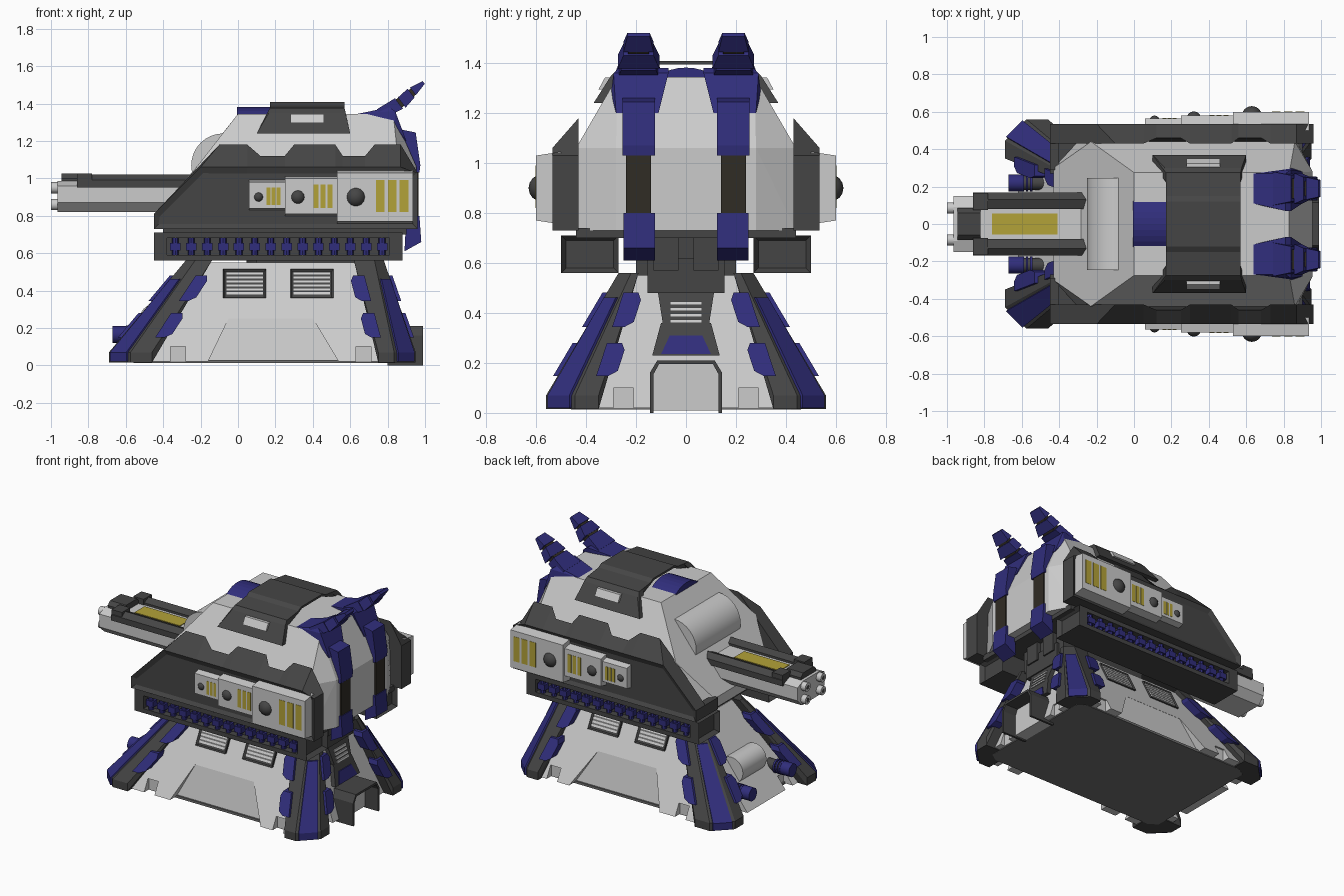
import bpy, bmesh
from math import pi, cos, sin
from mathutils import Vector, Matrix

if "Cube" in bpy.data.objects:
    bpy.data.objects.remove(bpy.data.objects["Cube"])

def mat(name, c):
    m = bpy.data.materials.new(name)
    m.diffuse_color = (*c, 1)
    m.use_nodes = True
    m.node_tree.nodes["Principled BSDF"].inputs["Base Color"].default_value = m.diffuse_color
    return m
DARK, BLUE = mat("dark_grey", (.06, .06, .06)), mat("blue", (.03, .027, .2))
GOLD, BROWN = mat("yellow", (.45, .36, .04)), mat("brown", (.03, .025, .018))
FLOOR = mat("floor_grey", (.16, .16, .16))

def make(name, bm, m=None, mirror=False, smooth=False):
    bmesh.ops.recalc_face_normals(bm, faces=bm.faces)
    me = bpy.data.meshes.new(name)
    bm.to_mesh(me)
    bm.free()
    ob = bpy.data.objects.new(name, me)
    bpy.context.collection.objects.link(ob)
    if m: me.materials.append(m)
    if mirror:
        mod = ob.modifiers.new("mirror", 'MIRROR')
        mod.use_axis = (False, True, False)
    if smooth:
        bpy.context.view_layer.objects.active = ob
        bpy.ops.object.select_all(action='DESELECT')
        ob.select_set(True)
        bpy.ops.object.shade_smooth_by_angle(angle=0.7)
    return ob

def hull(name, pts, m=None, mirror=False):
    bm = bmesh.new()
    for p in pts: bm.verts.new(p)
    r = bmesh.ops.convex_hull(bm, input=bm.verts)
    junk = {v for v in r["geom_interior"] if isinstance(v, bmesh.types.BMVert)}
    bmesh.ops.delete(bm, geom=list(junk), context='VERTS')
    bmesh.ops.dissolve_limit(bm, angle_limit=.02, verts=bm.verts, edges=bm.edges)
    return make(name, bm, m, mirror)

def box(name, x, y, z, m=None, mirror=False):
    return hull(name, [(a, b, c) for a in x for b in y for c in z], m, mirror)

def loft(name, ring0, ring1, m=None, mirror=False):
    bm = bmesh.new()
    a, b = ([bm.verts.new(p) for p in r] for r in (ring0, ring1))
    bm.faces.new(a); bm.faces.new(b)
    for i in range(len(a)):
        j = (i + 1) % len(a)
        bm.faces.new((a[i], a[j], b[j], b[i]))
    return make(name, bm, m, mirror)

def prism_x(name, yz, x0, x1, m=None, mirror=False):
    return loft(name, [(x0, *p) for p in yz], [(x1, *p) for p in yz], m, mirror)

def prism_y(name, xz, y0, y1, m=None, mirror=False):
    return loft(name, [(x, y0, z) for x, z in xz], [(x, y1, z) for x, z in xz], m, mirror)

def tube(name, p0, p1, r0, n=16, m=None, mirror=False):
    p0, p1 = Vector(p0), Vector(p1)
    M = Matrix.Translation((p0 + p1) / 2) @ (p1 - p0).to_track_quat('Z', 'Y').to_matrix().to_4x4()
    bm = bmesh.new()
    bmesh.ops.create_cone(bm, cap_ends=True, segments=n, radius1=r0, radius2=r0, depth=(p1 - p0).length, matrix=M)
    return make(name, bm, m, mirror, n > 8)

def inset(ob, d, th, depth):
    bm = bmesh.new()
    bm.from_mesh(ob.data)
    bm.normal_update()
    fs = [f for f in bm.faces if f.normal.dot(Vector(d)) > .8]
    bmesh.ops.inset_individual(bm, faces=fs, thickness=th)
    bmesh.ops.translate(bm, verts=list({v for f in fs for v in f.verts}), vec=Vector(d) * -depth)
    bm.to_mesh(ob.data)
    bm.free()

lerp = lambda a, b, t: a + (b - a) * t
wall_y = lambda z: lerp(.52, .24, (z - .02) / .53)
wall_r = lambda z: lerp(.88, .72, (z - .02) / .53)

# Sloped base with cut panels and foot notches
base = hull("base", [(x, s * y, z) for s in (-1, 1) for x, y, z in
            ((-.62, .52, .02), (.88, .52, .02), (-.22, .24, .55), (.72, .24, .55))], None)
cuts = [hull("panel_cutter", [(x, y, z) for x, yi, z in ((-.17, .455, 0), (.55, .455, 0), (-.05, .397, .25),
             (.4, .397, .25)) for y in (yi, .7)], None, True)]
cuts += [box("notch_cutter", (x, x + .08), (.465, .7), (0, .1), None, True) for x in (-.36, .63)]
cuts += [box("notch_cutter", x, (.21, .29), (0, .1), None, True) for x in ((-.8, -.55), (.845, 1))]
for c in cuts:
    c.hide_render = True
    c.display_type = 'WIRE'
    mod = base.modifiers.new("cut", 'BOOLEAN')
    mod.operation, mod.object = 'DIFFERENCE', c
hull("base_floor", [(x, s * y, z) for s in (-1, 1) for z in (.014, .03) for x, y in
     ((-.56, .42), (-.5, .46), (.78, .46), (.84, .42))], FLOOR)

# Corner columns with blue strips and pads
for side, (xo0, xi0, xo1, xi1) in {"left": (-.69, -.46, -.28, -.14), "right": (.95, .75, .78, .62)}.items():
    s = -1 if side == "left" else 1
    def sec(t):
        return lerp(xo0, xo1, t), lerp(xi0, xi1, t), lerp(.56, .27, t), lerp(.35, .19, t), lerp(.115, .05, t)
    def ring(t, z):
        xo, xi, yo, yi, d = sec(t)
        return [(xo, yi, z), (xo, yo - d, z), (xo - s * d, yo, z), (xi, yo, z), (xi, yi, z)]
    zt = lambda t: .07 + .49 * t
    hull(side + "_column", ring(0, .015) + ring(0, .07) + ring(1, .56), DARK, True)
    strip = []
    for t, z in ((0, .02), (0, .07), (.8, zt(.8))):
        xo, xi, yo, yi, d = sec(t)
        for k in (.12, .88):
            for o in (.012, -.03):
                strip.append((xo - s * d * k + s * o * .7, yo - d + d * k + o * .7, z))
    hull(side + "_column_strip", strip, BLUE, True)
    for t0, t1 in ((.16, .43), (.56, .84)):
        py, px = [], []
        for t, e in ((t0, 0), (t0 + .04, .03), (t1 - .06, .03), (t1, .01)):
            xo, xi, yo, yi, d = sec(t)
            for o in (.018, -.05):
                py += [(xi + s * .035, yo + o, zt(t)), (xi - s * (.015 + e), yo + o, zt(t))]
                px += [(xo + s * o, yi + .035, zt(t)), (xo + s * o, yi - .015 - e, zt(t))]
        hull(side + "_pad_y", py, BLUE, True)
        hull(side + "_pad_x", px, BLUE, True)

# Slatted vents on the long walls
def on_wall(name, x0, x1, z0, z1, o, m=None):
    return hull(name, [(x, wall_y(z) + k, z) for x in (x0, x1) for z in (z0, z1) for k in (o, -.03)], m, True)
for x in (-.08, .28):
    f = on_wall("vent_frame", x, x + .23, .36, .515, .015, DARK)
    inset(f, (0, .88, .47), .014, .012)
    for i in range(6):
        on_wall("vent_slat", x + .015, x + .215, .377 + i * .021, .394 + i * .021, .012)

# Door hood, door and slatted panel on the right end
prism_x("door_hood", [(-.145, 0), (-.145, .16), (-.115, .21), (.115, .21), (.145, .16), (.145, 0),
                      (.13, 0), (.13, .155), (.108, .195), (-.108, .195), (-.13, .155), (-.13, 0)], .8, .99, DARK)
prism_x("door", [(-.13, .01), (-.13, .155), (-.108, .195), (.108, .195), (.13, .155), (.13, .01)], .8, .89)
def on_end(name, rows, o, m):
    hull(name, [(wall_r(z) + k, s * y, z) for y, z in rows for s in (-1, 1) for k in (o, -.04)], m)
on_end("end_panel_lower", [(.135, .23), (.1, .36)], .03, DARK)
on_end("end_panel_upper", [(.09, .34), (.115, .5)], .03, DARK)
on_end("end_panel_blue", [(.1, .235), (.065, .31)], .036, BLUE)
for i in range(4):
    on_end("end_slat", [(.065, .36 + i * .024), (.065, .374 + i * .024)], .038, None)

# Round cover and blue ribbed barrels on the left end
tube("slope_cover", (-.44, -.13, .24), (-.44, .13, .24), .09, n=24)
tube("barrel", (-.67, .22, .165), (-.6, .22, .165), .045, n=16, m=BLUE, mirror=True)
for i in range(3):
    x = -.6 + i * .022
    tube("barrel_rib", (x, .22, .165), (x + .012, .22, .165), .047, n=16, m=BLUE, mirror=True)
tube("barrel_core", (-.61, .22, .165), (-.48, .22, .165), .038, n=16, m=DARK, mirror=True)

# Neck and underside plate
tube("neck", (.245, 0, .54), (.245, 0, .74), .2, n=16, m=DARK)
box("neck_block", (.1, .78), (-.155, .155), (.48, .62), DARK)
box("neck_block_upper", (.1, .76), (-.2, .2), (.55, .74), DARK)
box("neck_rib", (.75, .79), (.03, .13), (.57, .73), DARK, True)
box("turret_floor", (-.4, .9), (-.44, .44), (.7, .74), DARK)

# Side rails with blue insulators
prism_x("rail", [(.27, .56), (.5, .56), (.5, .59), (.455, .59), (.455, .68), (.5, .68), (.5, .71), (.27, .71)],
        -.39, .81, DARK, True)
for x, d in ((-.45, -1), (.81, 1)):
    inset(box("rail_end", (x, x + .07), (.27, .5), (.56, .71), DARK, True), (d, 0, 0), .028, .03)
for i in range(14):
    x = -.335 + i * .085
    tube("insulator", (x, .475, .59), (x, .475, .68), .018, n=8, m=BLUE, mirror=True)
    box("insulator_flange", (x - .028, x + .028), (.455, .497), (.615, .655), BLUE, True)

# Turret hull
hull("turret", [(x, s * y, z) for s in (-1, 1) for x, y, z in
     ((-.43, .3, .73), (-.43, .3, .8), (-.3, .44, .73), (-.23, .44, 1.05), (.87, .44, .73), (.86, .44, 1.06),
      (0, .275, 1.345), (.83, .275, 1.345), (.955, .28, 1.06), (.955, .28, .73))])

# Side armour with stepped upper edge
xs = [(-.1, 1.18), (.05, 1.18), (.12, 1.12), (.25, 1.12), (.3, 1.18), (.52, 1.18), (.56, 1.12), (.68, 1.12),
      (.73, 1.18), (.87, 1.18)]
low = [(.96, 1.03), (.96, .73), (-.45, .73), (-.45, .81)]
outer = [(x, .535, 1.06) for x, z in xs] + [(x, .535, z) for x, z in low]
outer[0] = (-.2, .535, 1.06)
inner = [(x, .43 if z > 1.15 else .46, z) for x, z in xs] + [(x, .43, z) for x, z in low]
arm = loft("side_armour", outer, inner, DARK, True)
inset(arm, (0, 1, 0), .035, .015)
box("armour_front_return", (-.45, -.4), (.29, .44), (.73, .81), DARK, True)

# Stepped side consoles with lamps and yellow bars
for x0, x1, z0, z1, y, lx, r, b0, b1 in ((.06, .25, .84, .98, .565, .11, .027, .15, .23),
                                         (.25, .53, .81, 1.0, .58, .32, .04, .4, .51),
                                         (.53, .935, .77, 1.03, .6, .63, .055, .73, .92)):
    hull("console", [(x, .5, z) for x in (x0, x1) for z in (z0 - .015, z1 + .015)] +
         [(x, y, z) for x in (x0, x1) for z in (z0, z1)], None, True)
    bm = bmesh.new()
    bmesh.ops.create_uvsphere(bm, u_segments=16, v_segments=8, radius=r,
                              matrix=Matrix.Translation((lx, y - r * .45, .9)))
    make("lamp", bm, DARK, True, True)
    p, h = (b1 - b0) / 3, (z1 - z0) * .33
    for i in range(3):
        box("console_bar", (b0 + i * p + p * .12, b0 + i * p + p * .85), (y - .02, y + .002), (.905 - h, .905 + h),
            GOLD, True)

# Roof parts: front drum, blue arch and raised hatch saddle
tube("front_drum", (-.08, -.245, 1.07), (-.08, .245, 1.07), .17, n=32)
prism_x("roof_arch", [(.17 * cos(a * pi / 16), 1.25 + .132 * sin(a * pi / 16)) for a in range(17)], -.005, .18, BLUE)
prism_x("roof_saddle", [(-.29, 1.33), (-.27, 1.375), (-.15, 1.39), (-.12, 1.408), (.12, 1.408), (.15, 1.39),
                        (.27, 1.375), (.29, 1.33), (.25, 1.34), (.15, 1.375), (.11, 1.394), (-.11, 1.394),
                        (-.15, 1.375), (-.25, 1.34)], .17, .57, DARK)
hull("saddle_flap", [(x, y + k, z) for a, b, y, z in ((.17, .57, .275, 1.375), (.165, .575, .3, 1.35),
     (.1, .6, .37, 1.24)) for x in (a, b) for k in (0, -.05)], DARK, True)
hull("flap_window", [(x, y + k, z) for x in (.28, .46) for y, z in ((.312, 1.343), (.338, 1.295))
     for k in (.012, -.03)], None, True)

# Rear conduits and stepped flat horns
def slab(name, rows, y0, y1, m):
    prism_y(name, rows, y0, y1, m, True)
slab("conduit_foot", [(.89, .61), (.98, .66), (.97, .8), (.9, .8)], .125, .25, BLUE)
slab("conduit_hose", [(.92, .78), (.965, .78), (.965, 1.06), (.92, 1.06)], .14, .24, BROWN)
slab("conduit_elbow", [(.86, 1.04), (.97, 1.03), (.975, 1.07), (.95, 1.245), (.83, 1.27), (.78, 1.2)],
     .125, .255, BLUE)
hull("horn_shoulder", [(x, y, z) for x, z, a, b in ((.63, 1.33, .11, .27), (.64, 1.345, .11, .27),
     (.81, 1.38, .07, .27), (.84, 1.36, .07, .29), (.84, 1.28, .09, .3), (.9, 1.2, .11, .28), (.7, 1.25, .1, .27))
     for y in (a, b)], BLUE, True)
# each row: two stations of (x, centre z, half width, half thickness)
for n, a, b, m in (("horn_base", (.76, 1.345, .09, .03), (.86, 1.4, .07, .035), BLUE),
                   ("horn_gap", (.84, 1.385, .055, .028), (.9, 1.43, .05, .026), BROWN),
                   ("horn_middle", (.875, 1.405, .083, .034), (.925, 1.455, .06, .03), BLUE),
                   ("horn_gap", (.91, 1.44, .042, .024), (.95, 1.475, .04, .02), BROWN),
                   ("horn_tip", (.935, 1.465, .06, .026), (.993, 1.513, .045, .009), BLUE)):
    hull(n, [(x - .6 * e * k, .19 + j * w, z + .8 * e * k) for x, z, w, k in (a, b) for e in (-1, 1)
             for j in (-1, 1)], m, True)

# Gun
prism_x("gun_body", [(-.15, .87), (-.15, .96), (-.09, .985), (.09, .985), (.15, .96), (.15, .87), (.1, .82),
                     (-.1, .82)], -.965, -.2)
prism_x("gun_rail", [(.08, .96), (.08, 1.0), (.13, 1.02), (.168, .99), (.168, .95), (.14, .95)], -.86, -.2, DARK, True)
box("gun_rail_front", (-.86, -.78), (.075, .165), (.95, 1.025), DARK, True)
box("gun_strip", (-.76, -.41), (-.055, .055), (.97, .99), GOLD)
hull("gun_nose_cap", [(x, s * y, z) for s in (-1, 1) for x in (-.945, -.82) for y, z in
     ((.085, .96), (.085, 1.0), (.06, 1.025))], DARK)
for y in (-.085, .085):
    for z in (.86, .95):
        tube("muzzle", (-1, y, z), (-.9, y, z), .03, n=12)
        tube("muzzle_bore", (-1.0005, y, z), (-.99, y, z), .015, n=10, m=DARK)
